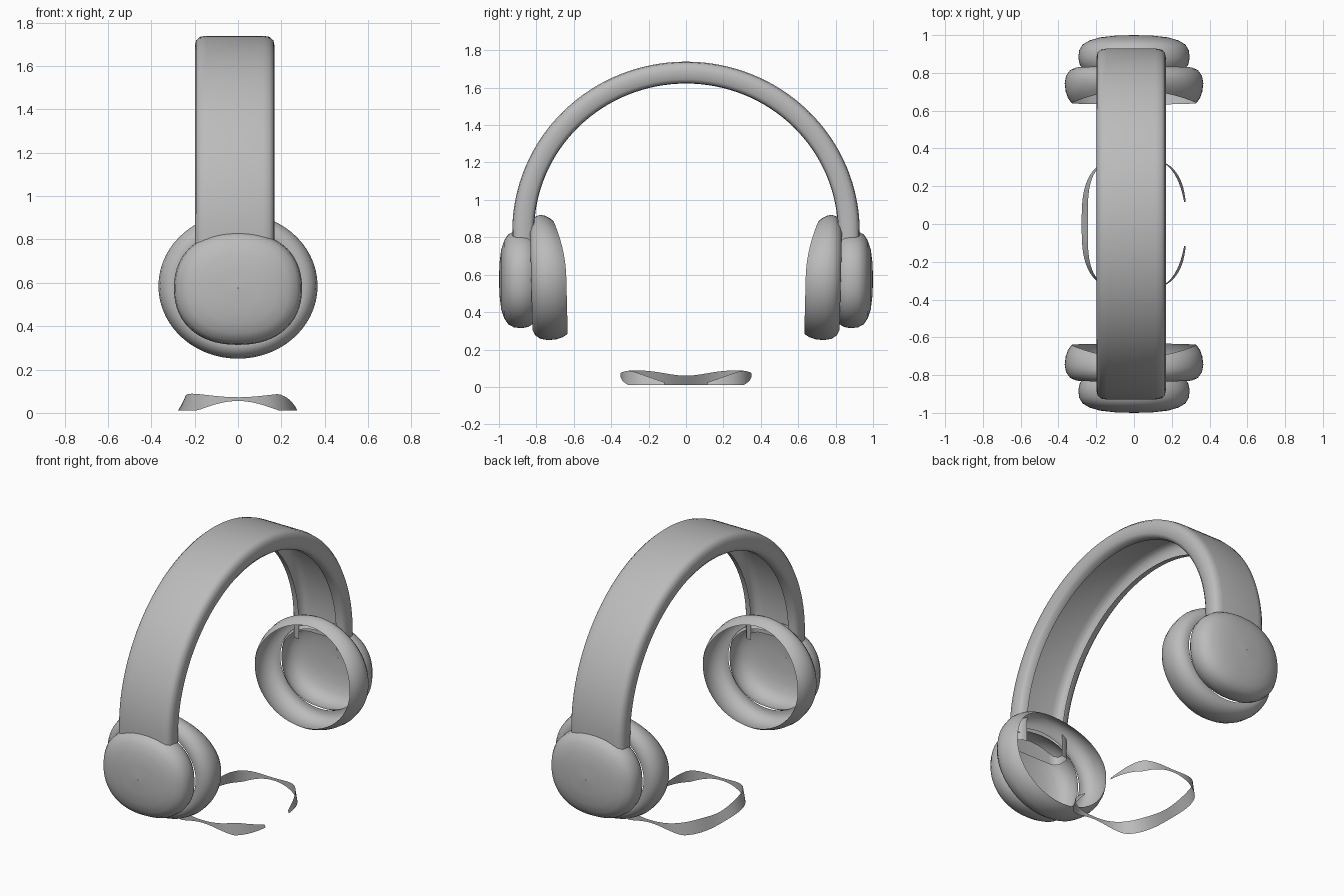
import bpy, bmesh, math
from mathutils import Vector

cube = bpy.data.objects.get("Cube")
if cube:
    bpy.data.objects.remove(cube)

grey = bpy.data.materials.new("plain grey")
grey.use_nodes = True
colour = (0.5, 0.5, 0.5, 1)
grey.diffuse_color = colour
grey.node_tree.nodes["Principled BSDF"].inputs["Base Color"].default_value = colour


def loft(name, rings, closed, angle=50):
    """Skin a list of point rings; rings may be open strips or closed loops."""
    bm = bmesh.new()
    rows = [[bm.verts.new(p) for p in ring] for ring in rings]
    count = len(rows[0])
    for a, b in zip(rows, rows[1:]):
        for i in range(count if closed else count - 1):
            j = (i + 1) % count
            bm.faces.new((a[i], a[j], b[j], b[i]))
    bmesh.ops.remove_doubles(bm, verts=bm.verts, dist=0.0005)
    bmesh.ops.recalc_face_normals(bm, faces=bm.faces)
    mesh = bpy.data.meshes.new(name)
    bm.to_mesh(mesh)
    bm.free()
    mesh.materials.append(grey)
    obj = bpy.data.objects.new(name, mesh)
    bpy.context.collection.objects.link(obj)
    bpy.ops.object.select_all(action='DESELECT')
    obj.select_set(True)
    bpy.context.view_layer.objects.active = obj
    bpy.ops.object.shade_smooth_by_angle(angle=math.radians(angle))
    return obj


def oval(t, a, b, n):
    """Point on a superellipse in direction t."""
    c, s = math.cos(t), math.sin(t)
    r = (abs(c / a) ** n + abs(s / b) ** n) ** (-1 / n)
    return r * c, r * s


# Headband: channel section swept over an arch, open underneath
half = [(0.13, 0.118), (0.165, 0.115), (0.181, 0.095), (0.184, 0.05),
        (0.178, 0.022), (0.16, 0.006), (0.13, 0.001)]
section = half + [(-x, d) for x, d in reversed(half)]
path = []
for i in range(65):
    t = math.pi * i / 64
    point = Vector((0, -0.93 * math.cos(t), 0.83 + 0.91 * math.sin(t)))
    normal = Vector((0, -math.cos(t) / 0.93, math.sin(t) / 0.91)).normalized()
    path.append((point, normal))
drop = Vector((0, 0, -0.1))
path = [(path[0][0] + drop, path[0][1])] + path + [(path[-1][0] + drop, path[-1][1])]
loft("headband", [[p - n * d + Vector((x - 0.015, 0, 0)) for x, d in section]
                  for p, n in path], False)

# Ear cups and cushions: hollow shells, mirrored front to back
STEPS = 64
cup_profile = [(1.0, 0.002), (0.997, 0.1), (0.988, 0.18), (0.972, 0.235), (0.95, 0.272),
               (0.92, 0.29), (0.88, 0.295), (0.845, 0.288), (0.82, 0.27)]
pad_profile = [(0.825, 0.77), (0.828, 0.84), (0.815, 0.92), (0.785, 0.98),
               (0.745, 1.0), (0.70, 0.985), (0.665, 0.95), (0.64, 0.90)]
angles = [2 * math.pi * i / STEPS for i in range(STEPS)]

for side, label in ((-1, "front"), (1, "back")):
    rings = []
    for d, r in cup_profile:
        ring = []
        for t in angles:
            x, z = oval(t, r, r * 0.885, 2.25)
            ring.append((x, side * d, 0.575 + z))
        rings.append(ring)
    loft(label + "_ear_cup", rings, True)

    rings = []
    for d, r in pad_profile:
        ring = []
        for t in angles:
            x, z = oval(t, 0.367 * r, 0.335 * r, 2)
            # the open rim draws back towards the top
            lean = 0.025 * z + 0.06 * max(0, z / 0.3) ** 2 * max(0, (0.8 - d) / 0.16)
            ring.append((x, side * (d + lean), 0.585 + z))
        rings.append(ring)
    loft(label + "_ear_cushion", rings, True)

# Loose thin strip on the ground: an open loop with a gap on the left side
outer, inner = [], []
gap = math.radians(23)
for i in range(73):
    t = gap + (2 * math.pi - 2 * gap) * i / 72
    x, y = oval(t, 0.277, 0.35, 3)
    taper = min(1, 0.25 + min(i, 72 - i) / 10)
    arch = max(0, 1 - abs(x) / 0.19) if abs(y) > 0.2 else 0
    low = 0.01 + 0.045 * math.sin(arch * math.pi / 2)
    high = 0.06 + 0.012 * math.sin(t) ** 2 + 0.022 * math.sin(2 * t) ** 2
    inset = 1 - 0.12 * taper * abs(math.cos(t))
    outer.append((x, y, low))
    inner.append((x * inset, y, low + (high - low) * taper))
loft("ground_strip", [outer, inner], False)
